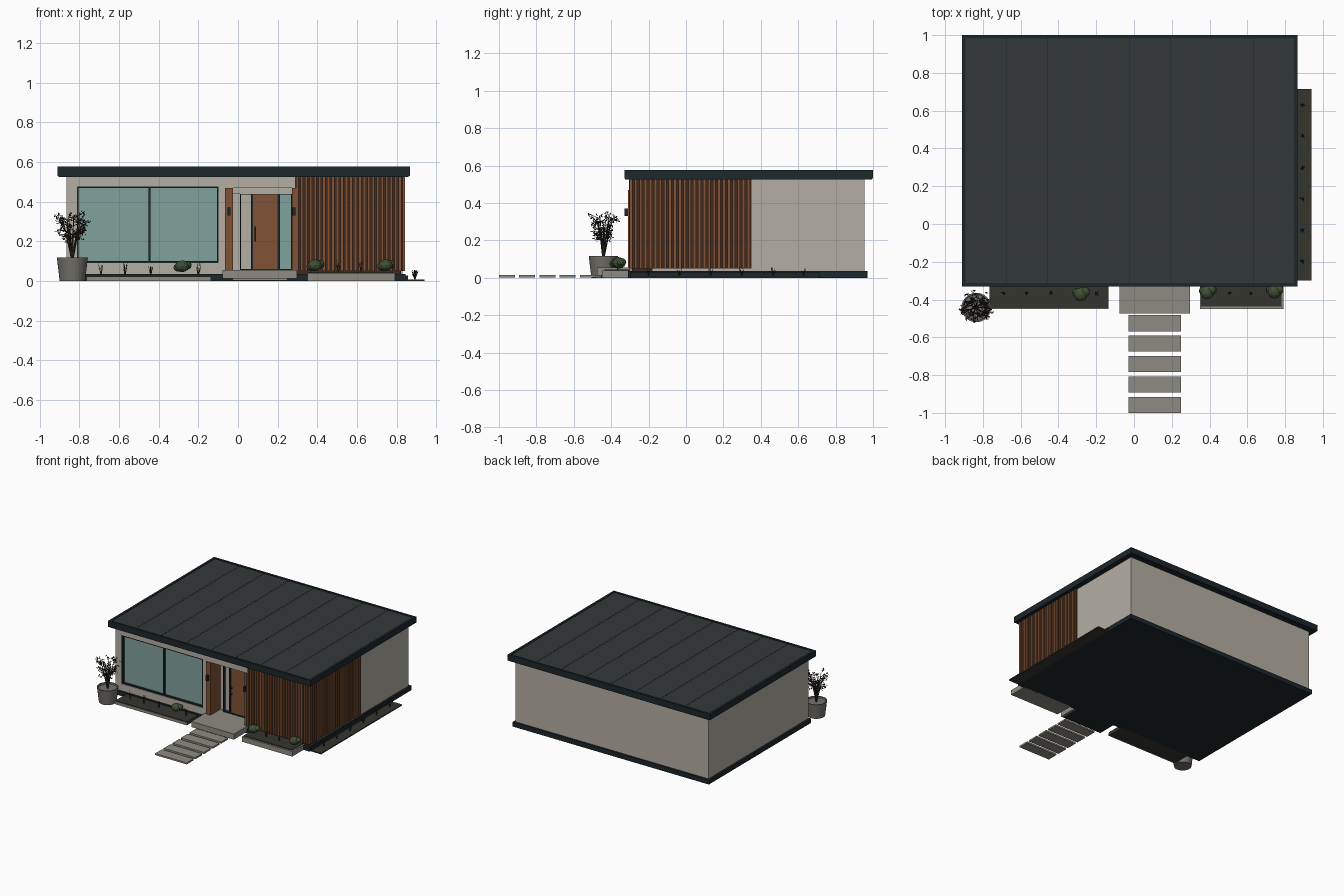
import bpy, bmesh, math, random
from mathutils import Vector, Matrix

if "Cube" in bpy.data.objects:
    bpy.data.objects.remove(bpy.data.objects["Cube"])

random.seed(4)


def mat(name, r, g, b):
    m = bpy.data.materials.new(name)
    m.diffuse_color = (r, g, b, 1)
    m.use_nodes = True
    m.node_tree.nodes["Principled BSDF"].inputs["Base Color"].default_value = m.diffuse_color
    return m


RENDER = mat("render_wall", .46, .43, .37)
DARK = mat("dark_metal", .012, .02, .024)
ROOF = mat("roof_sheet", .033, .04, .042)
WOOD = mat("wood", .22, .085, .035)
BACK = mat("wood_shadow", .05, .022, .012)
GLASS = mat("glass", .22, .36, .33)
STONE = mat("stone", .27, .26, .22)
SOIL = mat("soil", .035, .035, .028)
LEAF = mat("leaf", .05, .08, .035)
TWIG = mat("twig", .03, .027, .018)
POT = mat("pot", .17, .165, .15)


def finish(name, bm, material):
    me = bpy.data.meshes.new(name)
    bm.to_mesh(me)
    bm.free()
    me.materials.append(material)
    ob = bpy.data.objects.new(name, me)
    bpy.context.collection.objects.link(ob)
    return ob


def boxes(name, material, *specs):
    """One object from boxes given as (x0, x1, y0, y1, z0, z1)."""
    bm = bmesh.new()
    for x0, x1, y0, y1, z0, z1 in specs:
        m = Matrix.Translation(((x0+x1)/2, (y0+y1)/2, (z0+z1)/2)) @ Matrix.Diagonal((x1-x0, y1-y0, z1-z0, 1))
        bmesh.ops.create_cube(bm, size=1, matrix=m)
    return finish(name, bm, material)


def frame(x0, x1, z0, z1, y0, y1, t):
    return [(x0, x1, y0, y1, z0, z0+t), (x0, x1, y0, y1, z1-t, z1),
            (x0, x0+t, y0, y1, z0+t, z1-t), (x1-t, x1, y0, y1, z0+t, z1-t)]


def rod(bm, a, b, r0, r1, n=5):
    a, b = Vector(a), Vector(b)
    d = b - a
    m = Matrix.Translation((a+b)/2) @ d.to_track_quat('Z', 'Y').to_matrix().to_4x4()
    bmesh.ops.create_cone(bm, cap_ends=True, segments=n, radius1=r0, radius2=r1, depth=d.length, matrix=m)


# House base and walls
boxes("plinth", DARK, (-.88, .845, -.31, .97, 0, .036))
boxes("main_walls", RENDER, (-.865, .83, -.18, .955, .036, .53))
boxes("front_window_wall", RENDER,
      (-.865, -.065, -.30, -.18, .036, .092), (-.865, -.065, -.30, -.18, .478, .53),
      (-.865, -.812, -.30, -.18, .092, .478), (-.098, -.065, -.30, -.18, .092, .478))
boxes("door_lintel", RENDER, (-.065, .29, -.30, -.18, .47, .53))
boxes("corner_block", BACK, (.29, .822, -.288, -.18, .036, .53), (.80, .833, -.288, .35, .05, .528))

# Timber slats on the front and right side
NF, NS = 24, 25
front = [(.292 + i*.541/NF, .292 + i*.541/NF + .014, -.306, -.286, .05, .527) for i in range(NF)]
side = [(.83, .842, -.302 + i*.655/NS, -.302 + i*.655/NS + .015, .05, .527) for i in range(NS)]
boxes("front_slats", WOOD, *front)
boxes("side_slats", WOOD, *side)

# Roof slab with raised rim and standing seams
boxes("roof_slab", DARK, (-.905, .86, -.325, .995, .526, .566))
bx0, bx1, by0, by1 = -.91, .866, -.33, 1.0
boxes("roof_rim", DARK, (bx0, bx1, by0, by0+.018, .53, .577), (bx0, bx1, by1-.018, by1, .53, .577),
      (bx0, bx0+.018, by0, by1, .53, .577), (bx1-.018, bx1, by0, by1, .53, .577))
boxes("roof_panels", ROOF, *[(max(-.892, -.677+.218*i+.001), min(.848, -.677+.218*(i+1)-.001),
                              -.312, .982, .56, .572) for i in range(-1, 7)])

# Large sliding window
boxes("window_frame", DARK, *frame(-.812, -.098, .092, .478, -.296, -.262, .009),
      (-.452, -.440, -.294, -.262, .10, .47))
boxes("window_glass", GLASS, (-.805, -.105, -.28, -.27, .10, .47))

# Recessed entrance
boxes("entrance_jambs", WOOD, (-.066, -.026, -.31, -.18, .05, .47), (.272, .292, -.31, -.18, .05, .47))
boxes("entrance_head", RENDER, (-.026, .272, -.21, -.175, .44, .47))
boxes("entrance_floor", STONE, (-.065, .29, -.305, -.175, .036, .055))
boxes("door_frame", DARK, *frame(.01, .272, .055, .442, -.205, -.178, .006),
      (.066, .075, -.205, -.178, .055, .44), (.20, .213, -.205, -.178, .055, .44))
boxes("door", WOOD, (.075, .20, -.198, -.178, .058, .438))
boxes("side_light", GLASS, (.213, .268, -.19, -.178, .06, .438))
boxes("door_handle", DARK, (.083, .090, -.222, -.214, .20, .275),
      (.083, .090, -.215, -.196, .21, .217), (.083, .090, -.215, -.196, .258, .265))
boxes("wall_lamps", DARK, (-.054, -.037, -.328, -.308, .33, .372), (.275, .289, -.328, -.308, .33, .372))

# Landing and stepping path
boxes("landing", STONE, (-.077, .297, -.475, -.30, .012, .056))
boxes("landing_foot", DARK, (-.06, .28, -.455, -.30, 0, .014))
boxes("path_slabs", STONE, *[(-.028, .25, -1+.108*i, -.915+.108*i, .003, .016) for i in range(5)])

# Planting beds
boxes("left_bed", SOIL, (-.765, -.135, -.445, -.30, 0, .027))
boxes("left_bed_edge", STONE, (-.765, -.135, -.45, -.443, 0, .022))
boxes("right_bed_box", STONE, (.35, .792, -.45, -.30, 0, .04))
boxes("right_bed_soil", SOIL, (.356, .78, -.436, -.30, .036, .046))
boxes("side_bed", SOIL, (.84, .94, -.30, .715, 0, .009))
boxes("side_bed_edge", DARK, (.845, .856, -.30, .715, 0, .028))


# Grass tufts
bm = bmesh.new()
tufts = [(x, -.366, .027, .07) for x in (-.69, -.57, -.44, -.20)]
tufts += [(x, -.366, .046, .065) for x in (.505, .62)]
tufts += [(.892, -.2+.166*i, .009, .05) for i in range(6)]
for x, y, z, h in tufts:
    for k in range(7):
        a = k*math.tau/7 + random.random()
        s = random.uniform(.006, .018)
        rod(bm, (x, y, z), (x+s*math.cos(a), y+s*math.sin(a), z+h*random.uniform(.6, 1)), .0022, .0006, 4)
finish("grass_tufts", bm, TWIG)

# Rounded shrubs
bm = bmesh.new()
for x, y, z in ((-.282, -.372, .075), (.388, -.362, .08), (.745, -.358, .08)):
    for dx, dy, dz, r in ((0, 0, 0, .037), (.022, .012, .004, .027), (-.018, .008, -.006, .026)):
        m = Matrix.Translation((x+dx, y+dy, z+dz)) @ Matrix.Diagonal((1, 1, .82, 1))
        bmesh.ops.create_icosphere(bm, subdivisions=2, radius=r, matrix=m)
finish("shrubs", bm, LEAF)

# Tapered pot turned from a profile
PX, PY = -.835, -.442
bm = bmesh.new()
prof = [(0, 0), (.064, 0), (.078, .118), (.07, .118), (.068, .106), (0, .106)]
vs = [bm.verts.new((PX+r, PY, z)) for r, z in prof]
es = [bm.edges.new((vs[i], vs[i+1])) for i in range(len(vs)-1)]
bmesh.ops.spin(bm, geom=vs+es, cent=(PX, PY, 0), axis=(0, 0, 1), angle=math.tau, steps=32)
bmesh.ops.remove_doubles(bm, verts=bm.verts, dist=1e-4)
bmesh.ops.recalc_face_normals(bm, faces=bm.faces)
pot = finish("plant_pot", bm, POT)
bpy.context.view_layer.objects.active = pot
pot.select_set(True)
bpy.ops.object.shade_smooth_by_angle()

# Small tree: branches and leaves
bm, lv = bmesh.new(), bmesh.new()
for k in range(9):
    a = k*math.tau/9
    s = random.uniform(.03, .06)
    base = Vector((PX, PY, .10))
    mid = Vector((PX+s*.45*math.cos(a), PY+s*.45*math.sin(a), random.uniform(.19, .23)))
    tip = Vector((PX+s*math.cos(a), PY+s*math.sin(a), random.uniform(.27, .34)))
    rod(bm, base, mid, .005, .0035)
    rod(bm, mid, tip, .0035, .0015)
    for j in range(6):
        p = mid.lerp(tip, j/5)
        b = a + random.uniform(-1.4, 1.4)
        q = p + Vector((math.cos(b), math.sin(b), random.uniform(-.2, .7)))*random.uniform(.025, .045)
        rod(bm, p, q, .0018, .001, 4)
        for n in range(5):
            c = p.lerp(q, random.uniform(.5, 1.1)) + Vector([random.uniform(-.012, .012) for _ in range(3)])
            rot = Matrix.Rotation(random.uniform(0, 6.28), 4, Vector([random.uniform(-1, 1) for _ in range(3)]))
            m = Matrix.Translation(c) @ rot @ Matrix.Diagonal((.009, .004, .0015, 1))
            bmesh.ops.create_icosphere(lv, subdivisions=1, radius=1, matrix=m)
finish("tree_branches", bm, TWIG)
finish("tree_leaves", lv, TWIG)
